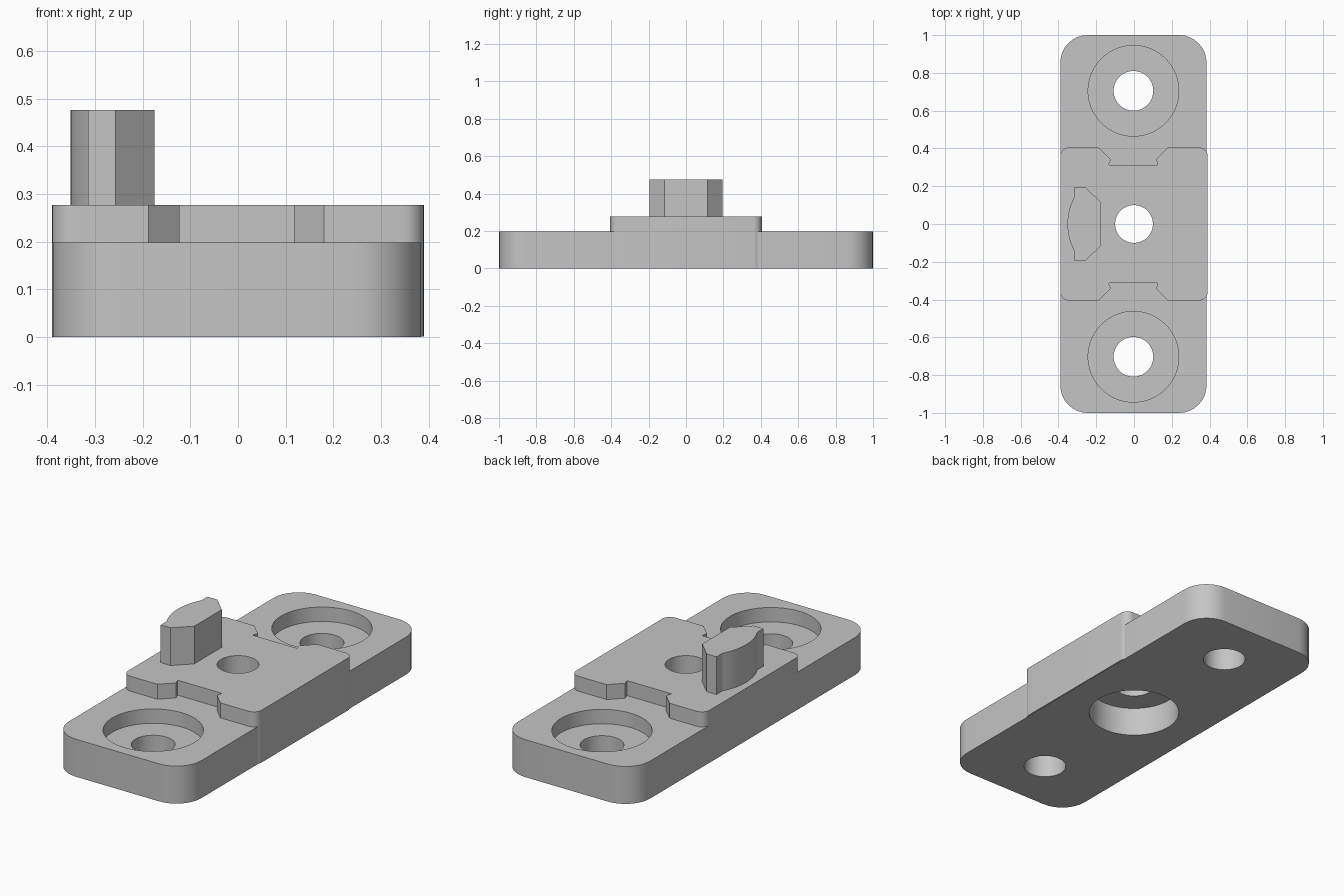
import bpy, bmesh
from math import radians, sin, cos

cube = bpy.data.objects.get("Cube")
if cube:
    bpy.data.objects.remove(cube, do_unlink=True)

grey = bpy.data.materials.new("plain grey")
grey.use_nodes = True
GREY = (0.56, 0.56, 0.56, 1)
grey.diffuse_color = GREY
grey.node_tree.nodes["Principled BSDF"].inputs["Base Color"].default_value = GREY


def arc(cx, cy, r, start, end, steps):
    """Points along an arc, angles in degrees."""
    angles = [radians(start + (end - start) * i / steps) for i in range(steps + 1)]
    return [(cx + r * cos(a), cy + r * sin(a)) for a in angles]


def prism(name, outline, z0, z1):
    """Extrude a counter-clockwise outline from z0 to z1."""
    bm = bmesh.new()
    face = bm.faces.new([bm.verts.new((x, y, z0)) for x, y in outline])
    top = bmesh.ops.extrude_face_region(bm, geom=[face])["geom"]
    verts = [v for v in top if isinstance(v, bmesh.types.BMVert)]
    bmesh.ops.translate(bm, verts=verts, vec=(0, 0, z1 - z0))
    bmesh.ops.recalc_face_normals(bm, faces=bm.faces)
    mesh = bpy.data.meshes.new(name)
    bm.to_mesh(mesh)
    bm.free()
    mesh.materials.append(grey)
    obj = bpy.data.objects.new(name, mesh)
    bpy.context.collection.objects.link(obj)
    return obj


def cylinder(name, x, y, r, z0, z1):
    return prism(name, arc(x, y, r, 0, 354.375, 63), z0, z1)


def activate(obj):
    bpy.ops.object.select_all(action="DESELECT")
    obj.select_set(True)
    bpy.context.view_layer.objects.active = obj


def combine(target, tool, operation):
    """Apply a boolean and discard the tool."""
    mod = target.modifiers.new("boolean", "BOOLEAN")
    mod.operation, mod.solver, mod.object = operation, "EXACT", tool
    activate(target)
    bpy.ops.object.modifier_apply(modifier=mod.name)
    bpy.data.objects.remove(tool, do_unlink=True)


def rounded_rect(x0, x1, y, r):
    return (arc(x1 - r, y - r, r, 0, 90, 8) + arc(x0 + r, y - r, r, 90, 180, 8)
            + arc(x0 + r, r - y, r, 180, 270, 8) + arc(x1 - r, r - y, r, 270, 360, 8))


# Long base plate with rounded corners
plate = prism("base_plate", rounded_rect(-0.39, 0.384, 1, 0.145), 0, 0.198)

# Raised middle block, with a flared notch in its front and back edges
notch = [(0.18, 0.405), (0.117, 0.342), (0.126, 0.312),
         (-0.134, 0.312), (-0.123, 0.342), (-0.188, 0.405)]
corner = 0.045
side = 0.39 - corner
end = 0.405 - corner
outline = (arc(side, end, corner, 0, 90, 8) + notch + arc(-side, end, corner, 90, 180, 8)
           + arc(-side, -end, corner, 180, 270, 8)
           + [(x, -y) for x, y in reversed(notch)]
           + arc(side, -end, corner, 270, 360, 8))
block = prism("raised_block", outline, 0.001, 0.277)
combine(plate, block, "UNION")

# End screw holes, counterbored from above
for y in (-0.703, 0.705):
    combine(plate, cylinder("bore", -0.003, y, 0.24, 0.122, 0.5), "DIFFERENCE")
    combine(plate, cylinder("hole", -0.003, y, 0.105, -0.1, 0.5), "DIFFERENCE")

# Middle hole, counterbored from below
combine(plate, cylinder("bore", 0, 0, 0.226, -0.1, 0.155), "DIFFERENCE")
combine(plate, cylinder("hole", 0, 0, 0.1, -0.1, 0.5), "DIFFERENCE")

# Upright key with chamfered inner corners and a bulged outer face
half = [(-0.175, 0.115), (-0.257, 0.195), (-0.315, 0.195)]
bulge = arc(-0.05, 0, 0.302, 151.3, 208.7, 14)
key = prism("upright_key", half + bulge + [(x, -y) for x, y in reversed(half)], 0.25, 0.476)

for obj in (plate, key):
    activate(obj)
    bpy.ops.object.shade_smooth_by_angle(angle=radians(22))
